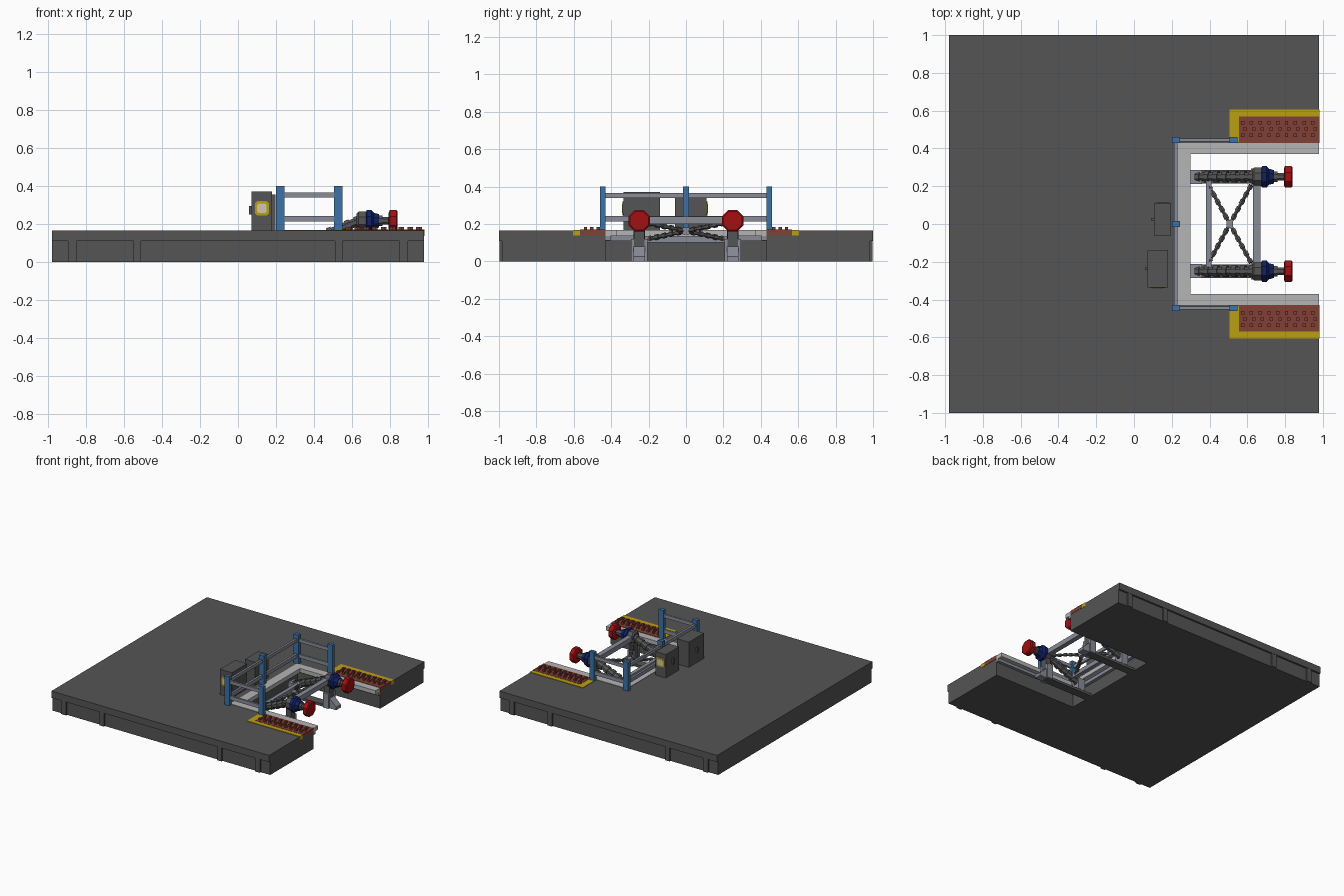
import bpy, bmesh, math
from mathutils import Vector

old = bpy.data.objects.get("Cube")
if old:
    bpy.data.objects.remove(old, do_unlink=True)


def material(name, r, g, b):
    m = bpy.data.materials.new(name)
    m.use_nodes = True
    m.diffuse_color = (r, g, b, 1)
    m.node_tree.nodes["Principled BSDF"].inputs["Base Color"].default_value = (r, g, b, 1)
    return m


DARK = material("dark_grey", 0.09, 0.09, 0.09)
PALE = material("pale_concrete", 0.46, 0.46, 0.46)
STEEL = material("steel_grey", 0.25, 0.26, 0.31)
BLUE = material("post_blue", 0.045, 0.17, 0.38)
NAVY = material("navy", 0.006, 0.015, 0.13)
RED = material("red", 0.36, 0.005, 0.006)
RUST = material("rust_red", 0.22, 0.05, 0.035)
YELLOW = material("yellow", 0.50, 0.35, 0.006)
CREAM = material("cream", 0.62, 0.58, 0.45)


def finish(bm, name, mat):
    bmesh.ops.recalc_face_normals(bm, faces=bm.faces)
    me = bpy.data.meshes.new(name)
    bm.to_mesh(me)
    bm.free()
    me.materials.append(mat)
    ob = bpy.data.objects.new(name, me)
    bpy.context.collection.objects.link(ob)
    return ob


def add_box(bm, x0, x1, y0, y1, z0, z1):
    vs = bmesh.ops.create_cube(bm, size=1)["verts"]
    for v in vs:
        v.co = Vector(((x0 + x1) / 2 + v.co.x * (x1 - x0),
                       (y0 + y1) / 2 + v.co.y * (y1 - y0),
                       (z0 + z1) / 2 + v.co.z * (z1 - z0)))


def boxes(name, mat, *dims):
    bm = bmesh.new()
    for d in dims:
        add_box(bm, *d)
    return finish(bm, name, mat)


def slab(name, mat, outline, z0, z1):
    """Extrude a flat outline upwards."""
    bm = bmesh.new()
    f = bm.faces.new([bm.verts.new((x, y, z0)) for x, y in outline])
    top = bmesh.ops.extrude_face_region(bm, geom=[f])["geom"]
    for v in top:
        if isinstance(v, bmesh.types.BMVert):
            v.co.z = z1
    return finish(bm, name, mat)


def turned(name, mat, a, b, profile, sides=8):
    """Lathe a (distance, radius) profile along the line from a to b."""
    a, b = Vector(a), Vector(b)
    q = (b - a).to_track_quat('Z', 'Y')
    bm = bmesh.new()
    rings = []
    for d, r in profile:
        rings.append([bm.verts.new(a + q @ Vector((
            r * math.cos((i + .5) * math.tau / sides),
            r * math.sin((i + .5) * math.tau / sides), d))) for i in range(sides)])
    for r0, r1 in zip(rings, rings[1:]):
        for i in range(sides):
            j = (i + 1) % sides
            bm.faces.new((r0[i], r0[j], r1[j], r1[i]))
    bm.faces.new(rings[0])
    bm.faces.new(rings[-1])
    return finish(bm, name, mat)


def ribbed(a, b, count, r_low, r_high):
    """Profile of alternating thick and thin segments."""
    step = (Vector(b) - Vector(a)).length / count
    out = []
    for i in range(count):
        r = r_high if i % 2 == 0 else r_low
        out += [(i * step, r), ((i + 1) * step, r)]
    return out


def u_shape(ye, x_in, y_in, x_out=0.98):
    return [(-0.98, -ye), (x_out, -ye), (x_out, -y_in), (x_in, -y_in),
            (x_in, y_in), (x_out, y_in), (x_out, ye), (-0.98, ye)]


# Platform: recessed lower body, full-width lip and edge ribs
slab("platform_body", DARK, u_shape(0.985, 0.235, 0.43), 0, 0.11)
slab("platform_lip", DARK, u_shape(1.0, 0.235, 0.43), 0.11, 0.165)
ribs = []
for s in (-1, 1):
    for x0, x1 in ((-.895, -.85), (-.55, -.51), (.51, .55), (.85, .895)):
        y = sorted((s * 0.98, s * 0.998))
        ribs.append((x0, x1, y[0], y[1], 0, 0.11))
boxes("platform_edge_ribs", DARK, *ribs)

# Pale kerb overhanging the bay, with steel ledge below
slab("bay_kerb", PALE, [(.98, -.43), (.98, -.37), (.30, -.37), (.30, .37),
                        (.98, .37), (.98, .43), (.23, .43), (.23, -.43)], 0.135, 0.168)
boxes("kerb_ledge", STEEL, (.235, .26, -.43, .43, .108, .135),
      (.26, .98, -.43, -.405, .112, .135), (.26, .98, .405, .43, .112, .135))

# Ramps with studs and yellow edging on both sides of the bay
for s, side in ((-1, "right"), (1, "left")):
    def span(p, q):
        return tuple(sorted((s * p, s * q)))
    boxes(side + "_warning_edge", YELLOW,
          (.505, .982, *span(.568, .605), .138, .169),
          (.505, .555, *span(.435, .568), .138, .169))
    boxes(side + "_tread_plate", RUST, (.555, .982, *span(.43, .568), .14, .171))
    studs = []
    for i in range(9):
        for j, y in enumerate((.47, .503, .537)):
            x = .575 + i * .0465 + (.012 if j == 1 else 0)
            studs.append((x - .009, x + .009, *span(y - .009, y + .009), .168, .185))
    boxes(side + "_tread_studs", RUST, *studs)

# Railing posts and rails
for name, x, y in (("front_corner_post", .222, -.445), ("back_corner_post", .222, .445),
                   ("middle_post", .222, 0), ("front_end_post", .527, -.445),
                   ("back_end_post", .527, .445)):
    boxes(name, BLUE, (x - .022, x + .022, y - .015, y + .015, .16, .40))
rails = []
for z0, z1 in ((.213, .243), (.34, .367)):
    rails.append((.213, .230, -.44, .44, z0, z1))
    for s in (-1, 1):
        rails.append((.23, .52, s * .445 - .008, s * .445 + .008, z0, z1))
boxes("railing_rails", STEEL, *rails)

# Control cabinets: panel on the outer end, handle on the far side
for name, x0, x1, y0, y1, top, s in (("front_cabinet", .072, .18, -.335, -.14, .37, -1),
                                     ("back_cabinet", .105, .197, -.06, .11, .355, 1)):
    boxes(name, DARK, (x0, x1, y0, y1, .16, top))
    xc, yc, face = (x0 + x1) / 2, (y0 + y1) / 2, (y0 if s < 0 else y1)
    boxes(name + "_handle", DARK, (x0 - .014, x0 + .002, yc - .006, yc + .006, .25, .295))
    for part, mat, r, d in (("_sign_frame", YELLOW, .037, .004), ("_sign_panel", CREAM, .025, .007)):
        c = r * .7
        bm = bmesh.new()
        shape = [(-r, -c), (-c, -r), (c, -r), (r, -c), (r, c), (c, r), (-c, r), (-r, c)]
        f = bm.faces.new([bm.verts.new((xc + u, face - s * .001, .283 + w)) for u, w in shape])
        ext = bmesh.ops.extrude_face_region(bm, geom=[f])["geom"]
        for v in ext:
            if isinstance(v, bmesh.types.BMVert):
                v.co.y = face + s * d
        finish(bm, name + part, mat)

# Twin buffers with raking struts, legs and base rails
ZB = 0.217
for s, side in ((-1, "right"), (1, "left")):
    y = s * .25
    boxes(side + "_base_rail", DARK, (.235, .66, y - .035, y + .035, 0, .02))
    boxes(side + "_anchor_block", STEEL, (.30, .36, y - .037, y + .037, .02, .115))
    boxes(side + "_leg", DARK, (.625, .67, y - .027, y + .027, 0, .19))
    boxes(side + "_leg_brackets", STEEL,
          (.62, .67, y - .045, y - .027, 0, .12), (.62, .67, y + .027, y + .045, 0, .12))
    # sloping foot in front of the leg
    bm = bmesh.new()
    f = bm.faces.new([bm.verts.new((x, y - .03, z)) for x, z in
                      ((.67, 0), (.73, 0), (.73, .025), (.67, .08))])
    for v in bmesh.ops.extrude_face_region(bm, geom=[f])["geom"]:
        if isinstance(v, bmesh.types.BMVert):
            v.co.y = y + .03
    finish(bm, side + "_foot", STEEL)
    a, b = (.33, y, .09), (.64, y, ZB)
    turned(side + "_strut", DARK, a, b, ribbed(a, b, 13, .025, .032))
    turned(side + "_buffer_housing", DARK, (.625, y, ZB), (.68, y, ZB),
           [(0, .04), (.01, .052), (.055, .052)])
    turned(side + "_buffer_collar", NAVY, (.672, y, ZB), (.75, y, ZB),
           [(0, .045), (.006, .062), (.03, .062), (.042, .046), (.07, .038)])
    turned(side + "_buffer_rod", DARK, (.73, y, ZB), (.80, y, ZB),
           [(0, .03), (.03, .03), (.03, .022), (.07, .022)])
    turned(side + "_buffer_head", RED, (.793, y, ZB), (.84, y, ZB),
           [(0, .045), (.006, .062), (.04, .062), (.047, .054)])

# Cross beams and ribbed diagonal braces between the buffers
boxes("front_cross_beam", STEEL, (.63, .67, -.22, .22, .20, .24))
boxes("rear_cross_beam", STEEL, (.38, .41, -.23, .23, .10, .135))
for s, name in ((-1, "first"), (1, "second")):
    a, b = (.395, s * .205, .12), (.62, -s * .205, .205)
    turned(name + "_diagonal_brace", STEEL if s > 2 else DARK, a, b, ribbed(a, b, 21, .010, .015), 6)
boxes("brace_hub", STEEL, (.49, .525, -.02, .02, .145, .18))
